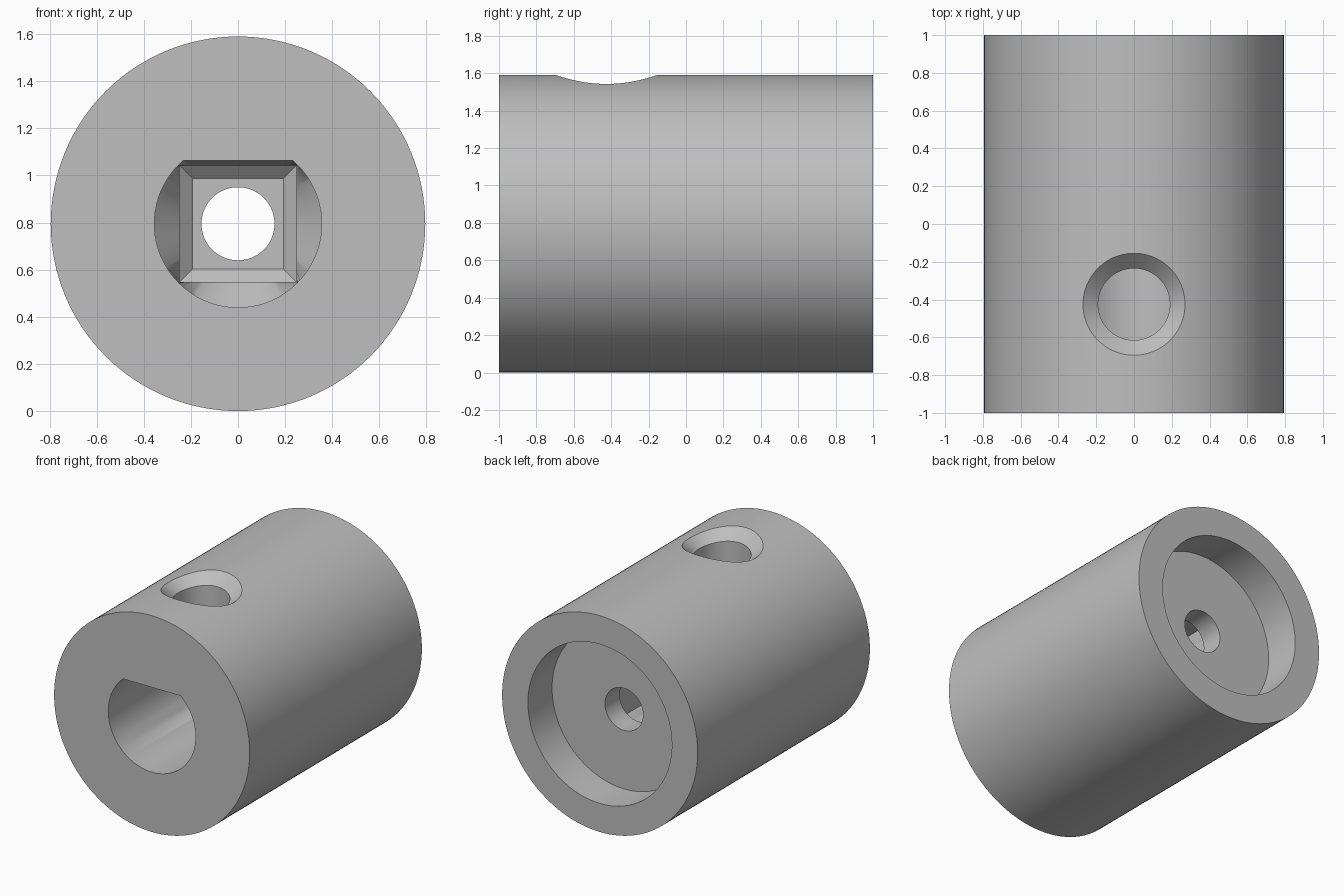
import bpy, bmesh
from math import sin, cos, pi, asin, sqrt

cube = bpy.data.objects.get("Cube")
if cube:
    bpy.data.objects.remove(cube)

R = 0.795           # body radius and height of its axis
BORE, FLAT = 0.355, 0.268
HOLE_Y = -0.425

grey = bpy.data.materials.new("plain grey")
grey.use_nodes = True
colour = (0.52, 0.52, 0.52, 1)
grey.diffuse_color = colour
grey.node_tree.nodes["Principled BSDF"].inputs["Base Color"].default_value = colour


def loft(name, rings, closed):
    """Join rings of points; either loop round to the first ring or cap both ends."""
    bm = bmesh.new()
    loops = [[bm.verts.new(p) for p in ring] for ring in rings]
    n = len(loops[0])
    pairs = list(zip(loops, loops[1:]))
    if closed:
        pairs.append((loops[-1], loops[0]))
    else:
        bm.faces.new(loops[0])
        bm.faces.new(loops[-1])
    for a, b in pairs:
        for i in range(n):
            j = (i + 1) % n
            bm.faces.new((a[i], a[j], b[j], b[i]))
    bmesh.ops.recalc_face_normals(bm, faces=bm.faces)
    mesh = bpy.data.meshes.new(name)
    bm.to_mesh(mesh)
    bm.free()
    mesh.materials.append(grey)
    obj = bpy.data.objects.new(name, mesh)
    bpy.context.collection.objects.link(obj)
    return obj


# Cross-section radii as functions of the angle round the axis
def circle(r):
    return lambda a: r


def square(h):
    return lambda a: h / max(abs(cos(a)), abs(sin(a)))


def d_shape(a):
    return min(BORE, FLAT / sin(a)) if sin(a) > 0 else BORE


# Body: outside, shaft bore, taper to square socket, through hole, back recess
corner = asin(FLAT / BORE)
angles = sorted([2 * pi * i / 128 for i in range(128)] + [corner, pi - corner])
sections = [
    (1.0, circle(R)), (-1.0, circle(R)),
    (-1.0, d_shape), (0.0, d_shape),
    (0.11, square(0.248)), (0.5, square(0.248)), (0.55, square(0.193)),
    (0.55, circle(0.155)), (0.72, circle(0.155)),
    (0.72, circle(0.585)), (1.0, circle(0.585)),
]
body = loft("coupler_body",
            [[(f(a) * cos(a), y, R + f(a) * sin(a)) for a in angles]
             for y, f in sections], True)


# Set screw hole with a chamfer that follows the curved surface
def hole_ring(r, height):
    ring = []
    for i in range(96):
        a = 2 * pi * i / 96
        x = r * cos(a)
        ring.append((x, HOLE_Y + r * sin(a), height + sqrt(R * R - x * x)))
    return ring


cutter = loft("screw_hole_cutter",
              [hole_ring(0.19, 0.1), hole_ring(0.19, R - 0.08),
               hole_ring(0.27, R), hole_ring(0.27, R + 0.3)], False)
cutter.hide_render = True

cut = body.modifiers.new("screw_hole", "BOOLEAN")
cut.operation = "DIFFERENCE"
cut.solver = "EXACT"
cut.object = cutter
bpy.context.view_layer.objects.active = body
for obj in bpy.context.selected_objects:
    obj.select_set(False)
body.select_set(True)
bpy.ops.object.modifier_apply(modifier=cut.name)
bpy.data.objects.remove(cutter)
bpy.ops.object.shade_smooth_by_angle(angle=pi / 6)
